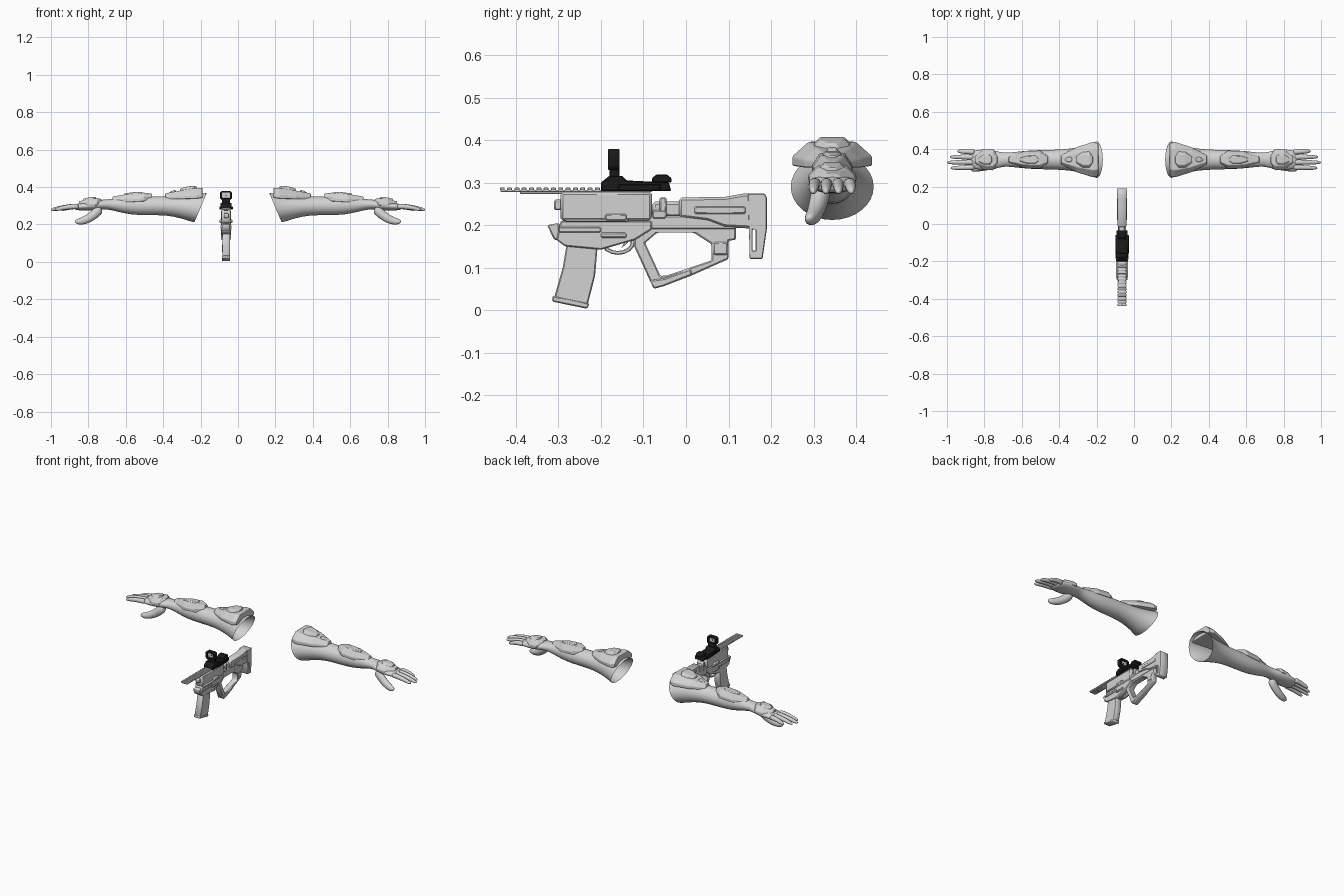
import bpy, bmesh, math
from mathutils import Matrix, Vector

default_cube = bpy.data.objects.get("Cube")
if default_cube:
    bpy.data.objects.remove(default_cube, do_unlink=True)


def make_material(name, value):
    mat = bpy.data.materials.new(name)
    mat.use_nodes = True
    colour = (value, value, value, 1)
    mat.diffuse_color = colour
    mat.node_tree.nodes["Principled BSDF"].inputs["Base Color"].default_value = colour
    return mat


GREY = make_material("light_grey", .65)
BLACK = make_material("sight_black", .01)
WEAPON_CENTRE = Vector((-.064, 0, 0))
SIGHT_CENTRE = Vector((-.064, -.17, 0))
ARM_Y = .344

# Outline planes: sideways parts are drawn in y and z, facing parts in x and z
SIDEWAYS = Matrix(((0, 0, 1), (1, 0, 0), (0, 1, 0))).to_4x4()
FACING = Matrix(((1, 0, 0), (0, 0, -1), (0, 1, 0))).to_4x4()


# ---------- Helpers: outlines extruded into solid parts ----------
def prism(name, outline, half, hole=None, mat=GREY, bevel=.003, turn=SIDEWAYS, centre=WEAPON_CENTRE):
    """Extrude an outline, with an optional hole, to both sides of its centre."""
    curve = bpy.data.curves.new(name, "CURVE")
    curve.dimensions = "2D"
    curve.fill_mode = "BOTH"
    curve.extrude = half
    for loop in filter(None, (outline, hole)):
        spline = curve.splines.new("POLY")
        spline.points.add(len(loop) - 1)
        for point, (across, up) in zip(spline.points, loop):
            point.co = (across, up, 0, 1)
        spline.use_cyclic_u = True
    obj = bpy.data.objects.new(name, curve)
    bpy.context.collection.objects.link(obj)
    bpy.ops.object.select_all(action="DESELECT")
    obj.select_set(True)
    bpy.context.view_layer.objects.active = obj
    bpy.ops.object.convert(target="MESH")
    obj = bpy.context.object
    mesh = obj.data
    mesh.transform(Matrix.Translation(centre) @ turn)
    bm = bmesh.new()
    bm.from_mesh(mesh)
    bmesh.ops.remove_doubles(bm, verts=bm.verts, dist=.0001)
    bmesh.ops.dissolve_limit(bm, angle_limit=.01, verts=bm.verts, edges=bm.edges)
    bmesh.ops.recalc_face_normals(bm, faces=bm.faces)
    bm.to_mesh(mesh)
    bm.free()
    mesh.materials.clear()
    mesh.materials.append(mat)
    soft_edges = obj.modifiers.new("soft_edges", "BEVEL")
    soft_edges.width = bevel
    soft_edges.limit_method = "ANGLE"


def rectangle(front, back, low, high):
    return [(front, low), (back, low), (back, high), (front, high)]


def chamfered(wide, low, high, cut):
    """Symmetrical rectangle with its corners cut off."""
    right = [(wide - cut, low), (wide, low + cut), (wide, high - cut), (wide - cut, high)]
    return right + [(-across, up) for across, up in reversed(right)]


def oval(across, up, wide, high):
    turns = [step * math.tau / 16 for step in range(16)]
    return [(across + wide * math.cos(a), up + high * math.sin(a)) for a in turns]


def block(name, front, back, low, high, half, **options):
    prism(name, rectangle(front, back, low, high), half, **options)


# ---------- Helpers: cross-sections lofted along the arms ----------
ROUND = oval(0, 0, 1, 1)
PLATE = [(-1, -1), (-1, -.2), (-.6, 1), (.6, 1), (1, -.2), (1, -1)]


def loft(name, rings, section, open_start=False):
    """Each ring has a centre, a half width, a half height and a backward lean."""
    bm = bmesh.new()
    rows = []
    for centre, wide, high, lean in rings:
        rows.append([bm.verts.new(centre + Vector((-lean * v, wide * u, high * v))) for u, v in section])
    for near, far in zip(rows, rows[1:]):
        for i in range(len(section)):
            bm.faces.new((near[i - 1], near[i], far[i], far[i - 1]))
    bm.faces.new(rows[-1])
    if not open_start:
        bm.faces.new(rows[0])
    bmesh.ops.recalc_face_normals(bm, faces=bm.faces)
    mesh = bpy.data.meshes.new(name)
    bm.to_mesh(mesh)
    bm.free()
    mesh.materials.append(GREY)
    obj = bpy.data.objects.new(name, mesh)
    bpy.context.collection.objects.link(obj)
    obj.modifiers.new("both_sides", "MIRROR")
    if section is ROUND:
        obj.modifiers.new("smooth_skin", "SUBSURF").levels = 1
        mesh.shade_smooth()
    else:
        soft_edges = obj.modifiers.new("soft_edges", "BEVEL")
        soft_edges.width = .004
        soft_edges.segments = 2


def tapered_digit(name, base, tip, radius, sag):
    """A finger that narrows to a round tip and bends by the sag."""
    base, tip = Vector(base), Vector(tip)
    slope = (tip.z - base.z) / (tip.x - base.x)
    rings = []
    for t in (0, .2, .4, .6, .8, .92, .98, 1):
        size = radius * (1 - .35 * t) * math.sqrt(1.05 - t ** 12)
        centre = base.lerp(tip, t) - Vector((0, 0, sag * math.sin(math.pi * t)))
        rings.append((centre, size, size, size * slope))
    loft(name, rings, ROUND)


HEXAGON = ((0, .4), (.2, 1), (.6, .95), (1, .35))
WEDGE = ((0, .92), (.15, 1), (.6, .7), (1, .25))


def armour(name, start, end, start_z, end_z, wide, high, shape=HEXAGON):
    """A raised plate whose width and thickness follow a plan shape."""
    rings = []
    for t, scale in shape:
        centre = Vector((start, ARM_Y, start_z)).lerp(Vector((end, ARM_Y, end_z)), t)
        rings.append((centre, wide * scale, high * (.4 + .6 * scale), 0))
    loft(name, rings, PLATE)


# ---------- Arms: open sleeve, forearm, wrist and palm ----------
ARM_RINGS = [  # distance out, height, half width, half height
    (.2, .29, .1, .08), (.24, .29, .082, .074), (.3, .293, .066, .062),
    (.38, .3, .055, .051), (.48, .3, .053, .052), (.57, .3, .05, .05),
    (.65, .305, .04, .036), (.7, .308, .036, .026), (.74, .305, .05, .027),
    (.79, .3, .057, .027), (.84, .295, .053, .021), (.88, .292, .045, .014)]
loft("forearms", [(Vector((x, ARM_Y, z)), wide, high, max(0, .1 - .33 * x))
                  for x, z, wide, high in ARM_RINGS], ROUND, open_start=True)

# ---------- Fingers and thumbs ----------
for number, (finger, reach) in enumerate(
        {"index": .98, "middle": 1, "ring": .985, "little": .945}.items()):
    spread = number - 1.5
    tapered_digit(finger + "_fingers", (.85, ARM_Y + .027 * spread, .297),
                  (reach, ARM_Y + .03 * spread, .278), .015, -.005)
tapered_digit("thumbs", (.73, .32, .29), (.87, .29, .212), .024, .02)

# ---------- Armour plates on the arms ----------
armour("elbow_guards", .19, .39, .37, .35, .094, .028, WEDGE)
armour("elbow_caps", .22, .31, .39, .38, .05, .019)
armour("elbow_studs", .33, .37, .37, .36, .018, .016)
armour("forearm_guards", .46, .67, .35, .335, .048, .023)
armour("forearm_caps", .51, .61, .365, .358, .028, .011)
armour("hand_guards", .73, .85, .324, .312, .057, .019)
armour("knuckle_caps", .76, .83, .34, .33, .032, .01)

# ---------- Weapon body ----------
block("upper_receiver", -.295, -.08, .21, .278, .024, bevel=.006)
block("receiver_side_rib", -.285, -.135, .207, .216, .033)
block("ejection_cover", -.19, -.14, .21, .226, .035)
block("muzzle", -.31, -.29, .235, .26, .012)
prism("lower_receiver", [(-.305, .165), (-.285, .15), (-.2, .142), (-.12, .165),
                         (-.08, .19), (-.08, .21), (-.295, .21)], .024)
prism("front_lug", [(-.327, .2), (-.298, .205), (-.298, .165), (-.31, .165)], .02)
block("side_ridge", -.3, -.2, .182, .196, .029)
block("rear_side_ridge", -.2, -.14, .17, .182, .029)

# ---------- Magazine, trigger and its guard ----------
prism("magazine", [(-.28, .16), (-.29, .1), (-.31, .03), (-.232, .01), (-.214, .08), (-.207, .16)], .02)
prism("magazine_base", [(-.314, .034), (-.315, .02), (-.232, .003), (-.227, .016)], .022)
prism("trigger_guard", oval(-.16, .16, .04, .03), .012, hole=oval(-.16, .16, .03, .021), bevel=.002)
prism("trigger", [(-.152, .185), (-.145, .16), (-.152, .145), (-.136, .16), (-.14, .185)], .006, bevel=.001)

# ---------- Open grip frame ----------
prism("grip_frame", [(-.123, .2), (-.122, .15), (-.076, .05), (-.053, .056), (.01, .08),
                     (.1, .12), (.1, .163), (.118, .166), (.118, .2)], .018,
      hole=[(-.096, .158), (-.068, .182), (.018, .182), (.06, .155), (.06, .117), (-.043, .082), (-.06, .08)])
prism("grip_heel", [(-.076, .05), (-.053, .056), (.015, .083), (.01, .097), (-.05, .075), (-.085, .07)], .021)
block("grip_rear_plate", .064, .098, .13, .16, .021)

# ---------- Rear body and stock ----------
block("rear_body", -.09, .118, .19, .222, .02)
block("buffer_tube", -.08, .03, .218, .256, .015, bevel=.008)
block("charging_latch", -.079, -.046, .215, .235, .022)
block("charging_handle", -.062, -.046, .23, .265, .022)
prism("stock_body", [(-.016, .218), (-.016, .265), (.09, .266), (.135, .274), (.188, .274),
                     (.19, .19), (.09, .195), (.05, .21)], .024, bevel=.006)
block("stock_side_panel", .02, .14, .226, .244, .027)
prism("butt_pad", [(.146, .274), (.185, .274), (.19, .265), (.19, .19), (.18, .12), (.15, .12)], .027,
      hole=rectangle(.157, .164, .14, .19), bevel=.002)

# ---------- Top rail ----------
block("top_rail", -.436, -.08, .278, .283, .02, bevel=.001)
block("rail_support", -.39, -.29, .273, .279, .012, bevel=.001)
for tooth in range(14):
    front = -.438 + tooth * .0172
    block("rail_tooth", front, front + .0115, .282, .288, .024, bevel=.001)

# ---------- Sight ----------
black = {"mat": BLACK, "bevel": .002}
prism("sight_base", [(-.2, .28), (-.035, .28), (-.04, .3), (-.14, .305),
                     (-.15, .316), (-.18, .316), (-.2, .3)], .03, **black)
block("sight_clamp", -.16, -.06, .281, .296, .036, **black)
prism("sight_adjuster", [(-.08, .3), (-.08, .31), (-.07, .319), (-.045, .319), (-.034, .31), (-.034, .3)],
      .022, **black)
block("sight_neck", -.18, -.156, .31, .336, .022, **black)
facing = {"turn": FACING, "centre": SIGHT_CENTRE, "bevel": .001}
prism("sight_housing", chamfered(.031, .33, .379, .008), .013,
      hole=rectangle(-.021, .021, .341, .37), mat=BLACK, **facing)
prism("sight_lens", rectangle(-.022, .022, .34, .371), .002, **facing)
prism("aiming_dot", oval(0, .355, .004, .004), .003, mat=BLACK, **facing)
